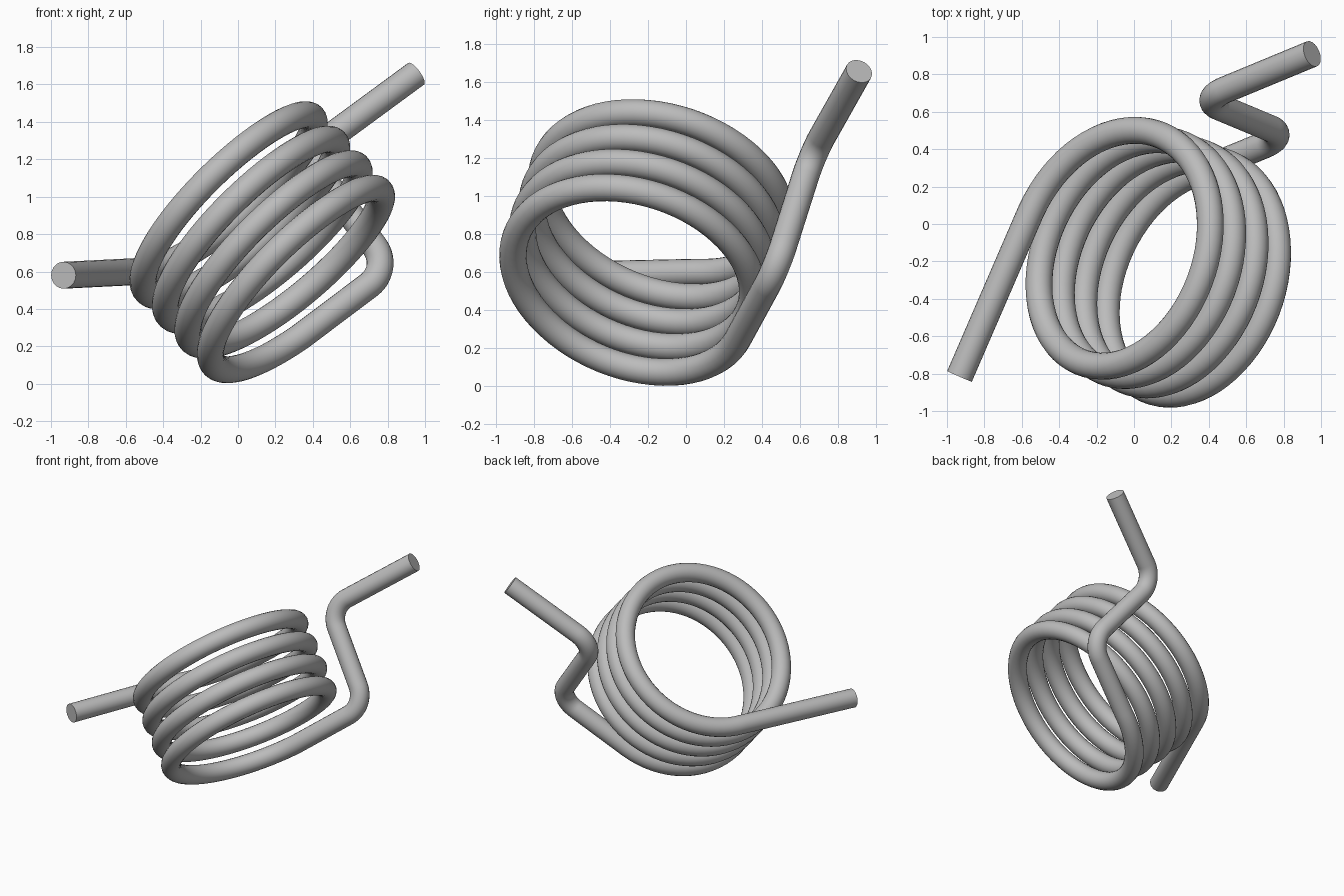
import bpy
import math
from mathutils import Vector, Quaternion

cube = bpy.data.objects.get("Cube")
if cube:
    bpy.data.objects.remove(cube, do_unlink=True)

WIRE = 0.072          # wire radius
COIL = 0.642          # coil centreline radius
BEND = 0.17           # bend radius of the hooked leg

# Coil frame: axis, direction of the highest point, and the level direction
pitch = Vector((-0.12, 0.05, 0.131))
axis = pitch.normalized()
up_dir = (Vector((0, 0, 1)) - axis * axis.z).normalized()
side_dir = axis.cross(up_dir)
base = Vector((0.29, -0.282, 0.593))


def coil_point(turn):
    a = math.tau * turn
    return base + pitch * turn + COIL * (math.cos(a) * up_dir + math.sin(a) * side_dir)


def bend(before, corner, after, steps=14):
    """Points of a round arc that replaces a sharp corner."""
    d1 = (corner - before).normalized()
    d2 = (after - corner).normalized()
    turn = d1.angle(d2)
    start = corner - d1 * BEND * math.tan(turn / 2)
    normal = (d2 - d1 * d1.dot(d2)).normalized()
    centre = start + normal * BEND
    hinge = d1.cross(d2).normalized()
    return [centre + Quaternion(hinge, turn * i / steps) @ (start - centre)
            for i in range(steps + 1)]


# Wire path: hooked leg, four-turn coil, straight leg
hook_end = Vector((0.952, 0.91, 1.657))
upper_corner = Vector((0.36, 0.665, 1.222))
lower_corner = Vector((0.82, 0.473, 0.617))
straight_end = Vector((-0.933, -0.815, 0.58))
first, last, per_turn = -0.655, 3.5, 72
count = round((last - first) * per_turn)
coil = [coil_point(first + (last - first) * i / count) for i in range(count + 1)]

path = [hook_end]
path += bend(hook_end, upper_corner, lower_corner)
path += bend(upper_corner, lower_corner, coil[0])
path += coil
path.append(straight_end)

# Round wire swept along the path, with flat ends
curve = bpy.data.curves.new("spring_wire", "CURVE")
curve.dimensions = "3D"
curve.twist_mode = "MINIMUM"
curve.bevel_depth = WIRE
curve.bevel_resolution = 8
curve.use_fill_caps = True
spline = curve.splines.new("POLY")
spline.points.add(len(path) - 1)
for point, co in zip(spline.points, path):
    point.co = (*co, 1)

spring = bpy.data.objects.new("spring_wire", curve)
bpy.context.collection.objects.link(spring)
bpy.ops.object.select_all(action="DESELECT")
spring.select_set(True)
bpy.context.view_layer.objects.active = spring
bpy.ops.object.convert(target="MESH")
spring = bpy.context.view_layer.objects.active
bpy.ops.object.shade_smooth_by_angle(angle=math.radians(40))

# Plain grey metal
grey = bpy.data.materials.new("steel_grey")
grey.use_nodes = True
colour = (0.5, 0.5, 0.5, 1)
grey.diffuse_color = colour
grey.node_tree.nodes["Principled BSDF"].inputs["Base Color"].default_value = colour
spring.data.materials.clear()
spring.data.materials.append(grey)
